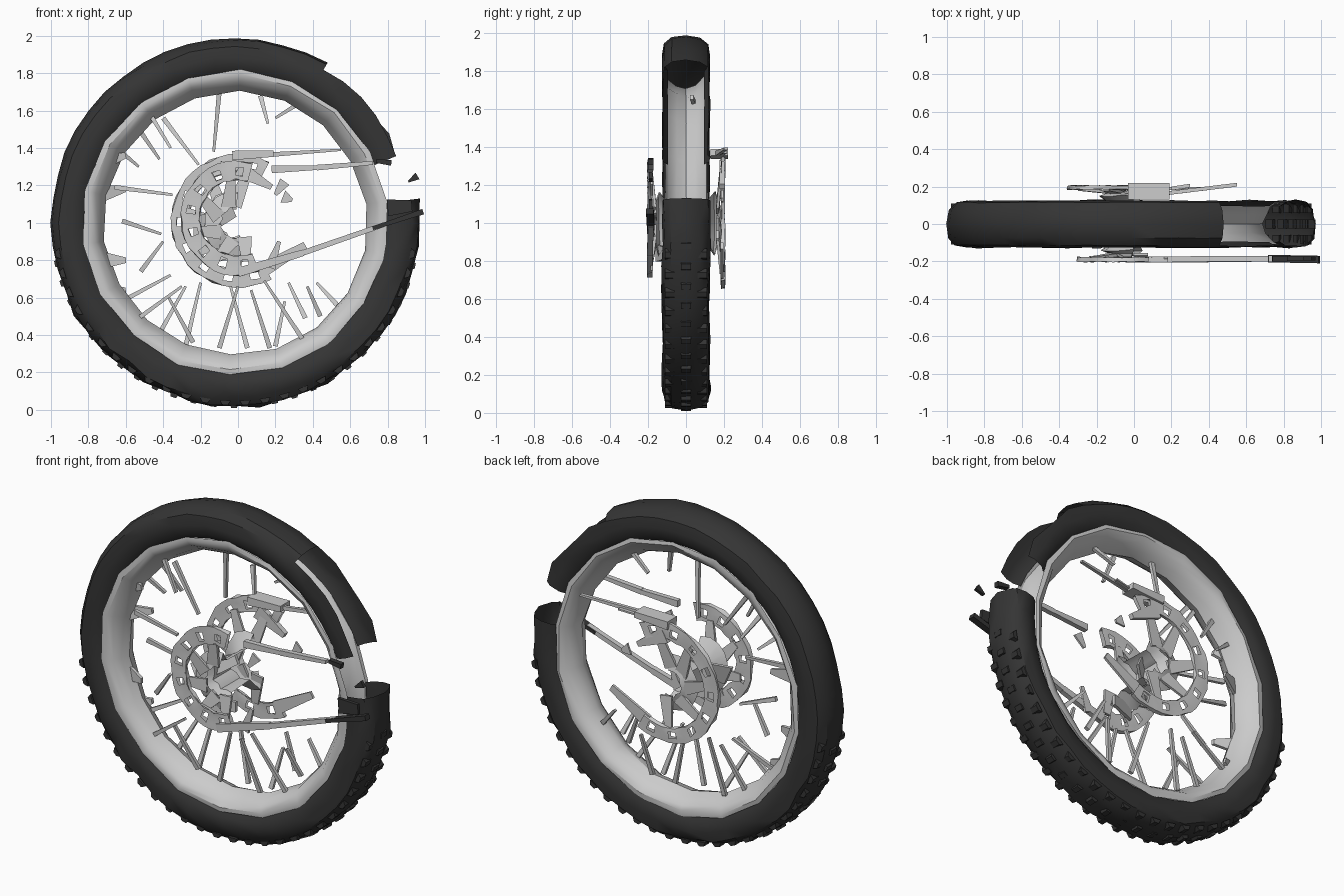
import bpy, random
from math import cos, sin, radians
from mathutils import Vector

random.seed(4)
CX, CZ = -0.015, 1.0


def material(name, v):
    m = bpy.data.materials.new(name)
    m.diffuse_color = (v, v, v, 1)
    return m


RUBBER = material("rubber", 0.035)


def make(name, verts, faces, mat=None, angle=35):
    me = bpy.data.meshes.new(name)
    me.from_pydata(verts, [], faces)
    me.update()
    ob = bpy.data.objects.new(name, me)
    bpy.context.collection.objects.link(ob)
    if mat:
        me.materials.append(mat)
    bpy.context.view_layer.objects.active = ob
    ob.select_set(True)
    bpy.ops.object.shade_smooth_by_angle(angle=radians(angle))
    ob.select_set(False)
    return ob


def revolve(name, profile, n, a0=0, a1=360, mat=None, keep=None, jitter=None, centre=(CX, CZ)):
    """Turn (y, radius) points about the axle; keep(angle, strip) may leave gaps."""
    k, verts, faces = len(profile), [], []
    full = a1 - a0 == 360
    for i in range(n if full else n + 1):
        a = a0 + (a1 - a0) * i / n
        for y, r in profile:
            j = jitter(a % 360, r) if jitter else 0
            r2, y2 = r + random.uniform(-j, j), y + random.uniform(-j, j) * 0.5
            verts.append((centre[0] + r2 * cos(radians(a)), y2, centre[1] + r2 * sin(radians(a))))
    for i in range(n):
        mid = (a0 + (a1 - a0) * (i + 0.5) / n) % 360
        nx = (i + 1) % n if full else i + 1
        for s in range(k - 1):
            if keep is None or keep(mid, s, i):
                faces.append((i * k + s, nx * k + s, nx * k + s + 1, i * k + s + 1))
    return make(name, verts, faces, mat)


def bar(p, q, w0, w1, t):
    """Tapered four-sided bar lying in the wheel plane."""
    p, q = Vector(p), Vector(q)
    side = (q - p).cross(Vector((0, 1, 0))).normalized()
    yv = Vector((0, t / 2, 0))
    v = [c + side * (sx * w / 2) + yv * sy for c, w in ((p, w0), (q, w1))
         for sx, sy in ((-1, -1), (1, -1), (1, 1), (-1, 1))]
    f = [(0, 1, 2, 3), (7, 6, 5, 4)] + [(i, i + 4, (i + 1) % 4 + 4, (i + 1) % 4) for i in range(4)]
    return v, f


def bars(name, items, mat=None):
    verts, faces = [], []
    for it in items:
        v, f = bar(*it)
        o = len(verts)
        verts += v
        faces += [tuple(i + o for i in face) for face in f]
    return make(name, verts, faces, mat, 20)


# Tyre: open shell, broken on the right with the tread missing above the break
half = [(-0.095, 0.80), (-0.12, 0.835), (-0.125, 0.885), (-0.115, 0.94), (-0.075, 0.973)]
tyre_profile = half + [(0, 0.985)] + [(-y, r) for y, r in reversed(half)]


def tyre_keep(a, s, i):
    if 7 < a < 22:
        return False
    if 22 <= a < 57:
        return s in (0, 1, 7, 8, 9) or s == 2
    return True


def tyre_rough(a, r):
    if r < 0.85:
        return 0.003
    return 0.012 if a > 195 or a < 60 else 0.005


revolve("tyre", tyre_profile, 48, mat=RUBBER, keep=tyre_keep, jitter=tyre_rough)

# Low blocks of tread on the rougher lower half
blocks = []
for i in range(26):
    a = radians(190 + i * 6.4)
    for y in (-0.085, 0.0, 0.085):
        b = a + (0.05 if y == 0 else 0)
        p0, p1 = [(CX + r * cos(b), y, CZ + r * sin(b)) for r in (0.95, 0.99 if y == 0 else 0.975)]
        blocks.append((p0, p1, 0.06, 0.03, 0.05))
bars("tread_blocks", blocks, RUBBER)

# Rim: shallow channel with few sides
rim_half = [(-0.108, 0.815), (-0.112, 0.79), (-0.095, 0.76), (-0.05, 0.725)]
revolve("rim", rim_half + [(0, 0.705)] + [(-y, r) for y, r in reversed(rim_half)], 18, 8, 368,
        jitter=lambda a, r: 0.008)

# Spokes: rim end x, z and inner end x, z
spoke_ends = [
    (-.10, 1.70, -.13, 1.38), (-.40, 1.56, -.21, 1.31), (-.53, 1.50, -.42, 1.34),
    (-.66, 1.19, -.35, 1.15), (-.62, 1.01, -.41, .94), (-.52, .74, -.40, .90),
    (-.64, .57, -.36, .72), (-.60, .44, -.30, .66), (-.43, .39, -.28, .66),
    (-.24, .36, -.37, .60), (-.28, .34, -.20, .68), (-.10, .33, 0, .66),
    (.05, .33, -.04, .66), (.17, .33, .07, .64), (.20, .34, .25, .58),
    (.37, .34, .14, .69), (.36, .49, .27, .68), (.44, .50, .37, .66),
    (.53, .56, .42, .68), (.12, 1.68, .16, 1.53), (.36, 1.66, .20, 1.56),
    (-.50, 1.63, -.36, 1.40), (-.65, 1.40, -.53, 1.30)]
bars("spokes", [((x0, 0.03 * (-1) ** i, z0), (x1, 0.07 * (-1) ** i, z1), 0.026, 0.014, 0.02)
                for i, (x0, z0, x1, z1) in enumerate(spoke_ends)])

# Nipple plates where spokes meet the rim on the left
bars("spoke_seats", [((-.72, 0, z), (-.60, s * .05, z + d), 0.09, 0.03, 0.02)
                     for z, d, s in ((1.16, .02, 1), (1.33, .03, -1), (.62, .02, 1), (.8, .0, -1))])


# Two broken perforated rings: front sprocket and rear brake disc
def ring(name, y, t, radii, a0, a1, n, centre):
    r0, r1, r2, r3 = radii
    prof = [(y - t, r0), (y - t, r1), (y - t, r2), (y - t, r3), (y + t, r3),
            (y + t, r2), (y + t, r1), (y + t, r0), (y - t, r0)]
    revolve(name, prof, n, a0, a1, keep=lambda a, s, i: not (s in (1, 5) and i % 3 == 1),
            jitter=lambda a, r: 0.007, centre=centre)


ring("sprocket", -0.19, 0.012, (0.205, 0.23, 0.275, 0.305), 75, 292, 24, (0.0, 1.025))
ring("brake_disc", 0.195, 0.01, (0.265, 0.285, 0.325, 0.355), 62, 300, 27, (0.0, 1.01))

# Hub: broken on the right like the rings
revolve("hub", [(-0.17, 0.08), (-0.14, 0.17), (-0.09, 0.09), (0.09, 0.09), (0.15, 0.17), (0.18, 0.08)],
        10, 85, 290, jitter=lambda a, r: 0.012)

# Carrier arms from hub to rings
arms = []
for y, r, angs in ((-0.18, 0.23, (95, 145, 195, 245, 285)), (0.185, 0.28, (75, 120, 170, 220, 270))):
    for a in angs:
        c, s = cos(radians(a)), sin(radians(a))
        d = radians(a + 18)
        arms.append(((CX + 0.09 * cos(d), y * 0.9, CZ + 0.09 * sin(d)),
                     (CX + r * c, y, CZ + 0.015 + r * s), 0.08, 0.045, 0.015))
bars("carrier_arms", arms)

# Chain runs on the front side, with the dark end piece
bars("chain", [((0.0, -.19, .735), (0.35, -.19, .84), 0.05, 0.035, 0.03),
               ((0.35, -.19, .84), (0.78, -.185, .99), 0.03, 0.025, 0.03),
               ((0.18, -.19, 1.285), (0.42, -.185, 1.295), 0.04, 0.025, 0.03),
               ((0.42, -.185, 1.295), (0.72, -.185, 1.32), 0.03, 0.02, 0.03)])
bars("chain_end", [((0.72, -.185, .97), (0.99, -.19, 1.06), 0.02, 0.03, 0.04),
                   ((0.80, -.185, 1.08), (0.93, -.185, 1.09), 0.09, 0.06, 0.02),
                   ((0.91, -.185, 1.22), (0.96, -.185, 1.25), 0.01, 0.04, 0.02),
                   ((0.74, -.185, 1.33), (0.82, -.185, 1.32), 0.02, 0.03, 0.03)], RUBBER)

# Caliper and its arm on the back side
bars("caliper", [((-.03, .175, 1.36), (0.19, .175, 1.37), 0.05, 0.035, 0.09),
                 ((0.0, .19, 1.29), (0.18, .19, 1.19), 0.09, 0.03, 0.03)])
bars("caliper_arm", [((0.18, .165, 1.365), (0.55, .21, 1.39), 0.025, 0.012, 0.02),
                     ((0.2, .19, 1.36), (0.3, .205, 1.37), 0.01, 0.01, 0.02)])

# Loose broken plates
bars("broken_plates", [((0.2, -.18, 1.15), (0.25, -.18, 1.22), 0.02, 0.06, 0.012),
                       ((0.24, .19, 1.14), (0.29, .19, 1.12), 0.07, 0.02, 0.012),
                       ((0.17, -.18, .76), (0.22, -.18, .90), 0.06, 0.02, 0.015),
                       ((0.12, .19, .74), (0.36, .19, .88), 0.08, 0.04, 0.015),
                       ((-0.2, -.12, .98), (-0.02, .02, 1.06), 0.12, 0.06, 0.02),
                       ((-0.1, -.15, .84), (0.06, -.1, .84), 0.09, 0.06, 0.02)])
